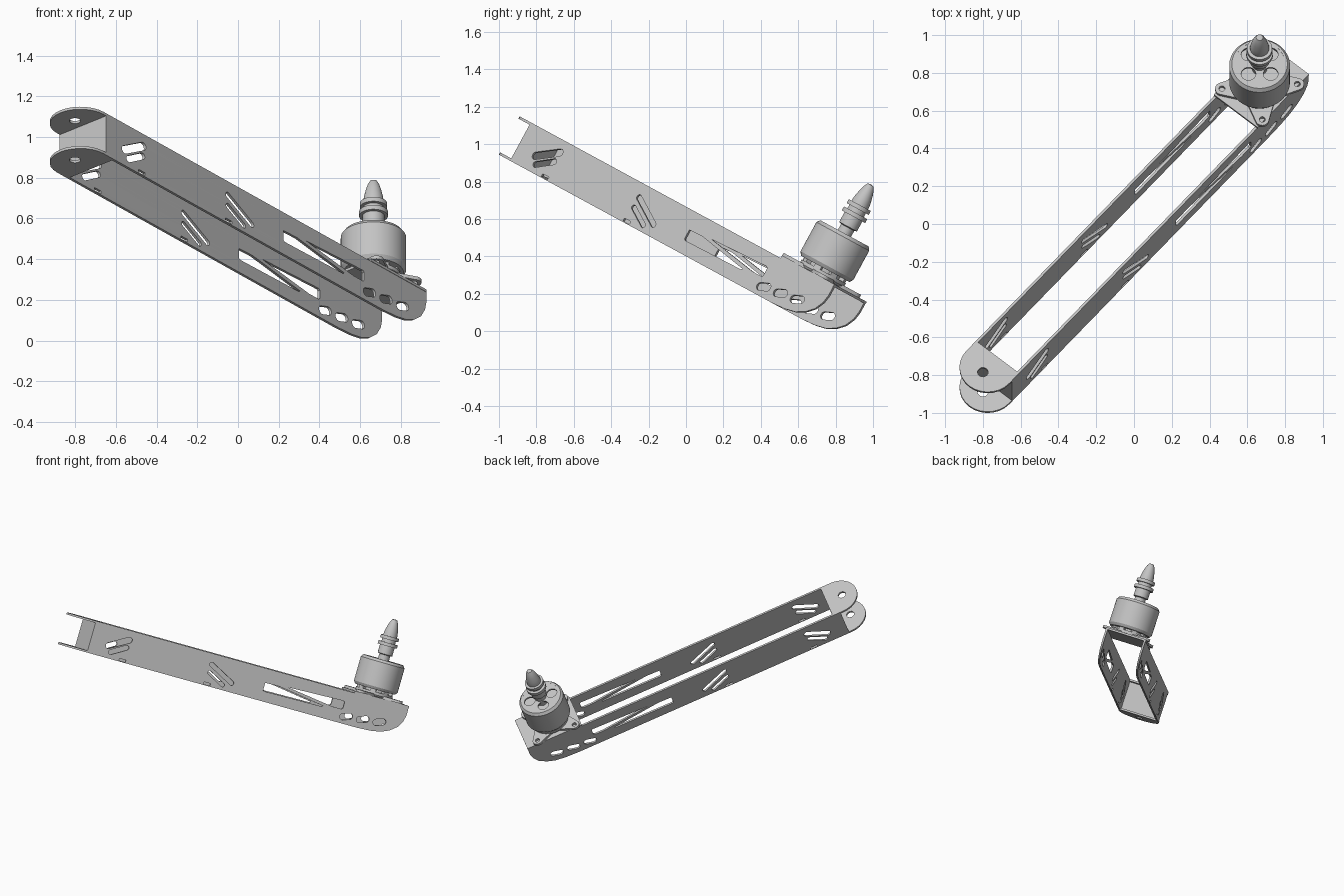
import bpy, bmesh
from math import sin, cos, pi, radians
from mathutils import Matrix

cube = bpy.data.objects.get("Cube")
if cube:
    bpy.data.objects.remove(cube)

grey = bpy.data.materials.new("light_grey")
grey.use_nodes = True
grey.diffuse_color = (0.55, 0.55, 0.55, 1)
grey.node_tree.nodes["Principled BSDF"].inputs["Base Color"].default_value = (0.55, 0.55, 0.55, 1)

T = Matrix.Translation
TILT = Matrix.Rotation(radians(-28.5), 4, 'X')
# Arm frame: x along the arm from the pivot hole, y across it, z up through it
ARM = TILT @ T((-0.8, -1.21, 0)) @ Matrix.Rotation(radians(49.5), 4, 'Z')
MOTOR = TILT @ T((0.665, 0.495, 0)) @ Matrix.Rotation(radians(4), 4, 'Z')
HALF_WIDTH, THICK, LOW, HIGH = 0.15, 0.014, 0.352, 0.585


def finish(name, mesh, matrix, smooth=True):
    mesh.transform(matrix)
    mesh.materials.clear()
    mesh.materials.append(grey)
    obj = bpy.data.objects.new(name, mesh)
    bpy.context.collection.objects.link(obj)
    bpy.ops.object.select_all(action='DESELECT')
    obj.select_set(True)
    bpy.context.view_layer.objects.active = obj
    if smooth:
        bpy.ops.object.shade_smooth_by_angle(angle=radians(30))
    return obj


def plate(name, outlines, thickness, matrix):
    """Flat sheet; the first outline is the border, the rest are holes."""
    curve = bpy.data.curves.new(name, 'CURVE')
    curve.dimensions, curve.fill_mode, curve.extrude = '2D', 'BOTH', thickness / 2
    for points in outlines:
        spline = curve.splines.new('POLY')
        spline.points.add(len(points) - 1)
        for p, (x, y) in zip(spline.points, points):
            p.co = (x, y, 0, 1)
        spline.use_cyclic_u = True
    temp = bpy.data.objects.new(name + "_outline", curve)
    bpy.context.collection.objects.link(temp)
    bpy.context.view_layer.update()
    graph = bpy.context.evaluated_depsgraph_get()
    mesh = bpy.data.meshes.new_from_object(temp.evaluated_get(graph))
    bpy.data.objects.remove(temp)
    bm = bmesh.new()
    bm.from_mesh(mesh)
    bmesh.ops.remove_doubles(bm, verts=bm.verts, dist=1e-5)
    bmesh.ops.recalc_face_normals(bm, faces=bm.faces)
    bm.to_mesh(mesh)
    bm.free()
    return finish(name, mesh, matrix)


def lathe(name, profile, matrix, steps=48):
    bm = bmesh.new()
    verts = [bm.verts.new((r, 0, z)) for r, z in profile]
    edges = [bm.edges.new(pair) for pair in zip(verts, verts[1:])]
    bmesh.ops.spin(bm, geom=verts + edges, axis=(0, 0, 1), cent=(0, 0, 0),
                   angle=2 * pi, steps=steps, use_duplicate=False)
    bmesh.ops.remove_doubles(bm, verts=bm.verts, dist=1e-5)
    bmesh.ops.recalc_face_normals(bm, faces=bm.faces)
    mesh = bpy.data.meshes.new(name)
    bm.to_mesh(mesh)
    bm.free()
    return finish(name, mesh, matrix)


def arc(cx, cy, r, start=0, end=360, n=24):
    count = n if end - start == 360 else n + 1
    angles = [radians(start + (end - start) * i / n) for i in range(count)]
    return [(cx + r * cos(a), cy + r * sin(a)) for a in angles]


def rect(x0, x1, y0, y1):
    return [(x0, y0), (x1, y0), (x1, y1), (x0, y1)]


def pill(x0, y0, x1, y1, r):
    """Rounded slot between two points."""
    from_deg = Matrix(((x1 - x0, y0 - y1), (y1 - y0, x1 - x0)))
    length = ((x1 - x0) ** 2 + (y1 - y0) ** 2) ** 0.5
    base = arc(length, 0, r, -90, 90, 8) + arc(0, 0, r, 90, 270, 8)
    c, s = from_deg[0][0] / length, from_deg[1][0] / length
    return [(x0 + c * x - s * y, y0 + s * x + c * y) for x, y in base]


# Side walls with rounded lower tip and lightening slots
border = [(0.06, LOW), (2.15, LOW), (2.25, 0.357), (2.33, 0.37), (2.39, 0.396),
          (2.44, 0.435), (2.47, 0.485), (2.48, 0.53), (2.48, HIGH), (0.06, HIGH)]
slots = [
    pill(0.20, 0.44, 0.34, 0.517, 0.021), pill(0.23, 0.40, 0.335, 0.46, 0.017),
    pill(0.98, 0.508, 1.16, 0.418, 0.016), pill(0.98, 0.448, 1.10, 0.388, 0.014),
    rect(0.305, 0.355, 0.358, 0.374), rect(0.96, 1.01, 0.358, 0.374),
    [(1.40, 0.43), (1.41, 0.424), (1.85, 0.43), (1.86, 0.437), (1.5, 0.487), (1.40, 0.484)],
    [(1.57, 0.497), (1.93, 0.45), (2.0, 0.45), (2.01, 0.457), (2.01, 0.503), (2.0, 0.51)],
]
slots += [pill(u - 0.025, z - 0.008, u + 0.025, z + 0.008, 0.022)
          for u, z in ((2.05, 0.407), (2.175, 0.42), (2.30, 0.433))]
for name, side in (("left_wall", 1), ("right_wall", -1)):
    place = T((0, side * (HALF_WIDTH - THICK / 2), 0)) @ Matrix.Rotation(pi / 2, 4, 'X')
    plate(name, [border] + slots, THICK, ARM @ place)

# Pivot tongues and the bulkhead between them
tongue = arc(0.04, 0, HALF_WIDTH, 90, 270, 14) + [(0.12, -HALF_WIDTH), (0.12, HALF_WIDTH)]
for name, z in (("upper_tongue", HIGH - THICK / 2), ("lower_tongue", LOW + THICK / 2)):
    plate(name, [tongue, arc(0, 0, 0.028)], THICK, ARM @ T((0, 0, z)))
plate("bulkhead", [rect(0.06, 0.074, -HALF_WIDTH, HALF_WIDTH)], HIGH - LOW - 0.004,
      ARM @ T((0, 0, (HIGH + LOW) / 2)))

# Motor platform
plate("motor_platform", [rect(2.06, 2.48, -0.152, 0.152)], THICK,
      ARM @ T((0, 0, HIGH + THICK / 2)))

# Cross mount: four tapered ears with screw holes
for i in range(4):
    ear = arc(0.2, 0, 0.036, -80, 80, 10) + [(0.1, 0.07), (0, 0.07), (0, -0.07), (0.1, -0.07)]
    plate("mount_ear", [ear, arc(0.2, 0, 0.016)], 0.018,
          MOTOR @ Matrix.Rotation(i * pi / 2, 4, 'Z') @ T((0, 0, 0.608)))

# Motor base, with posts in the vent gap
lathe("motor_base", [(0, 0.6), (0.125, 0.6), (0.135, 0.612), (0.135, 0.632),
                     (0.105, 0.632), (0.105, 0.66), (0, 0.66)], MOTOR)
for i in range(8):
    plate("vent_post", [rect(0.1, 0.13, -0.02, 0.02)], 0.03,
          MOTOR @ Matrix.Rotation((i + 0.5) * pi / 4, 4, 'Z') @ T((0, 0, 0.638)))

# Motor bell, recessed under a perforated cap
lathe("motor_bell", [(0, 0.648), (0.148, 0.648), (0.161, 0.668), (0.161, 0.845),
                     (0.147, 0.864), (0.135, 0.864), (0.135, 0.815), (0, 0.815)], MOTOR)
vents = [arc(0.083 * cos(a), 0.083 * sin(a), 0.039)
         for a in (pi / 4 + k * pi / 2 for k in range(4))]
plate("bell_cap", [arc(0, 0, 0.14, n=48)] + vents, 0.012,
      MOTOR @ Matrix.Rotation(radians(-4), 4, 'Z') @ T((0, 0, 0.857)))

# Shaft collar, clamping washers and bullet nut
lathe("shaft_collar", [(0, 0.815), (0.04, 0.815), (0.04, 0.9), (0.054, 0.905),
                       (0.054, 0.965), (0, 0.965)], MOTOR, 32)
for name, r, z in (("lower_washer", 0.071, 0.965), ("upper_washer", 0.067, 1.012)):
    lathe(name, [(0, z), (r, z), (r, z + 0.024), (0, z + 0.024)], MOTOR, 32)
lathe("bullet_nut", [(0, 0.985), (0.05, 0.985), (0.05, 1.05), (0.046, 1.075), (0.038, 1.11),
                     (0.028, 1.14), (0.018, 1.158), (0, 1.162)], MOTOR, 32)
